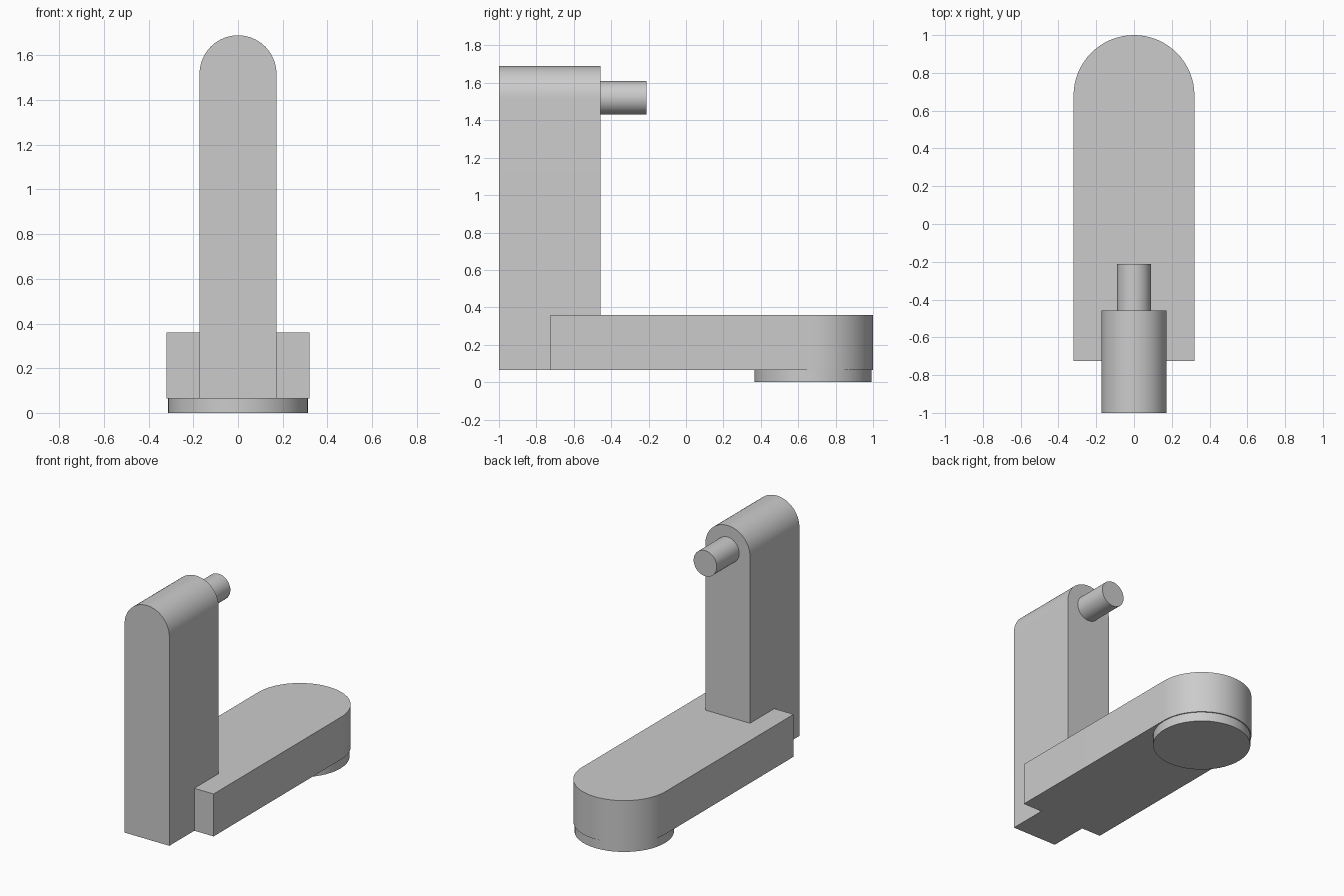
import bpy, bmesh, math
from mathutils import Matrix

if "Cube" in bpy.data.objects:
    bpy.data.objects.remove(bpy.data.objects["Cube"])


def finish(name, bm):
    bmesh.ops.recalc_face_normals(bm, faces=bm.faces)
    mesh = bpy.data.meshes.new(name)
    bm.to_mesh(mesh)
    bm.free()
    obj = bpy.data.objects.new(name, mesh)
    bpy.context.collection.objects.link(obj)
    bpy.ops.object.select_all(action='DESELECT')
    obj.select_set(True)
    bpy.context.view_layer.objects.active = obj
    bpy.ops.object.shade_smooth_by_angle(angle=math.radians(30))
    return obj


def arch_bar(name, half_width, start, centre, place, depth, steps=32):
    """Bar with one square end and one half-round end, extruded by a vector."""
    pts = [(-half_width, start), (half_width, start)]
    for i in range(steps + 1):
        a = math.pi * i / steps
        pts.append((half_width * math.cos(a), centre + half_width * math.sin(a)))
    bm = bmesh.new()
    face = bm.faces.new([bm.verts.new(place(u, v)) for u, v in pts])
    ext = bmesh.ops.extrude_face_region(bm, geom=[face], use_keep_orig=True)
    bmesh.ops.translate(bm, vec=depth,
                        verts=[g for g in ext["geom"] if isinstance(g, bmesh.types.BMVert)])
    return finish(name, bm)


def cylinder(name, radius, length, matrix, segments=48):
    bm = bmesh.new()
    bmesh.ops.create_cone(bm, cap_ends=True, segments=segments, radius1=radius,
                          radius2=radius, depth=length, matrix=matrix)
    return finish(name, bm)


# Flat arm with rounded back end
arch_bar("base_arm", 0.32, -0.725, 0.68, lambda u, v: (u, v, 0.065), (0, 0, 0.295))

# Upright post with rounded top
arch_bar("upright_post", 0.172, 0.065, 1.518, lambda u, v: (u, -1.0, v), (0, 0.542, 0))

# Thin round foot under the arm's rounded end
cylinder("foot_disc", 0.314, 0.065, Matrix.Translation((0, 0.679, 0.0325)))

# Pin projecting from the back of the post
cylinder("pin", 0.089, 0.247,
         Matrix.Translation((0, -0.3345, 1.52)) @ Matrix.Rotation(math.pi / 2, 4, 'X'))
